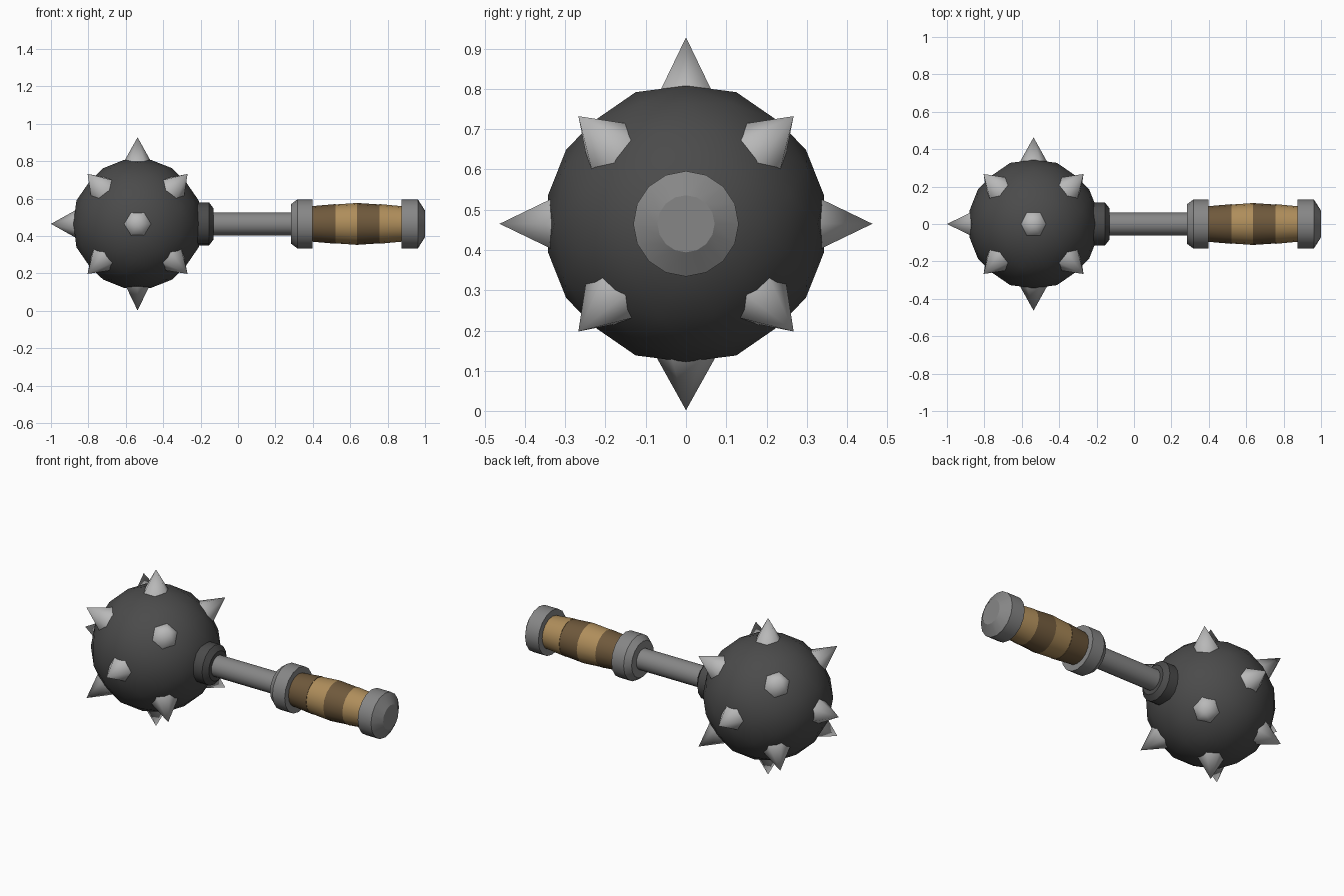
import bpy, bmesh, math
from mathutils import Vector, Matrix

if "Cube" in bpy.data.objects:
    bpy.data.objects.remove(bpy.data.objects["Cube"])

CZ = 0.465                          # height of the shaft axis
BALL = Vector((-0.537, 0, CZ))      # centre of the spiked ball


def material(name, rgb):
    m = bpy.data.materials.new(name)
    m.diffuse_color = (*rgb, 1)
    m.use_nodes = True
    m.node_tree.nodes["Principled BSDF"].inputs["Base Color"].default_value = m.diffuse_color
    return m


IRON = material("dark_iron", (0.07, 0.07, 0.07))
STEEL = material("steel", (0.24, 0.24, 0.24))
BRIGHT = material("bright_steel", (0.48, 0.48, 0.48))
DARK = material("dark_leather", (0.16, 0.10, 0.045))
LIGHT = material("light_leather", (0.43, 0.27, 0.105))


def finish(name, bm, mat, angle=None):
    bmesh.ops.recalc_face_normals(bm, faces=bm.faces)
    me = bpy.data.meshes.new(name)
    bm.to_mesh(me)
    bm.free()
    me.materials.append(mat)
    ob = bpy.data.objects.new(name, me)
    bpy.context.collection.objects.link(ob)
    if angle:
        bpy.ops.object.select_all(action='DESELECT')
        ob.select_set(True)
        bpy.context.view_layer.objects.active = ob
        bpy.ops.object.shade_smooth_by_angle(angle=math.radians(angle))
    return ob


def turned(name, profile, mat, sides=16):
    """Closed solid turned about the shaft axis from (x, radius) points."""
    bm = bmesh.new()
    rings = []
    for x, r in profile:
        rings.append([bm.verts.new((x, r * math.cos(a), CZ + r * math.sin(a)))
                      for a in (2 * math.pi * i / sides for i in range(sides))])
    for a, b in zip(rings, rings[1:]):
        for i in range(sides):
            j = (i + 1) % sides
            bm.faces.new((a[i], a[j], b[j], b[i]))
    bm.faces.new(rings[0])
    bm.faces.new(rings[-1])
    return finish(name, bm, mat, 30)


# Ball: icosahedron with each edge cut in three, pushed out to a sphere
bm = bmesh.new()
phi = (1 + 5 ** 0.5) / 2
for s in (-1, 1):
    for t in (-phi, phi):
        for co in ((s, 0, t), (0, t, s), (t, s, 0)):
            bm.verts.new(co)
bmesh.ops.convex_hull(bm, input=bm.verts)
bmesh.ops.subdivide_edges(bm, edges=bm.edges[:], cuts=2, use_grid_fill=True)
for v in bm.verts:
    v.co = BALL + v.co.normalized() * 0.35
finish("ball", bm, IRON, 40)

# Spikes: five on the axes (none where the shaft joins), eight on the diagonals
directions = [(-1, 0, 0), (0, 1, 0), (0, -1, 0), (0, 0, 1), (0, 0, -1)]
directions += [(x, y, z) for x in (-1, 1) for y in (-1, 1) for z in (-1, 1)]
for n, d in enumerate(directions):
    d = Vector(d).normalized()
    turn = Vector((0, 0, 1)).rotation_difference(d).to_matrix().to_4x4()
    bm = bmesh.new()
    base = [bm.verts.new((0.078 * math.cos(k * math.pi / 3),
                          0.078 * math.sin(k * math.pi / 3), 0.323)) for k in range(6)]
    tip = bm.verts.new((0, 0, 0.463))
    bm.faces.new(base)
    for k in range(6):
        bm.faces.new((base[k], base[(k + 1) % 6], tip))
    bm.transform(Matrix.Translation(BALL) @ turn)
    finish(f"spike_{n + 1}", bm, BRIGHT, 62)

# Collar, shaft, guard and pommel
turned("collar", [(-0.26, 0.115), (-0.155, 0.115), (-0.132, 0.085)], IRON)
turned("shaft", [(-0.24, 0.061), (0.42, 0.061)], STEEL)
turned("guard", [(0.283, 0.105), (0.317, 0.131), (0.397, 0.131)], STEEL)
turned("pommel", [(0.875, 0.131), (0.962, 0.131), (1.0, 0.071)], STEEL)

# Grip: four leather bands, swelling towards the middle
bands = [(0.397, 0.52, 0.095, 0.106, DARK), (0.52, 0.637, 0.104, 0.112, LIGHT),
         (0.637, 0.757, 0.112, 0.104, DARK), (0.757, 0.875, 0.106, 0.095, LIGHT)]
for n, (x0, x1, r0, r1, mat) in enumerate(bands):
    turned(f"grip_band_{n + 1}", [(x0, r0), (x1, r1)], mat)
